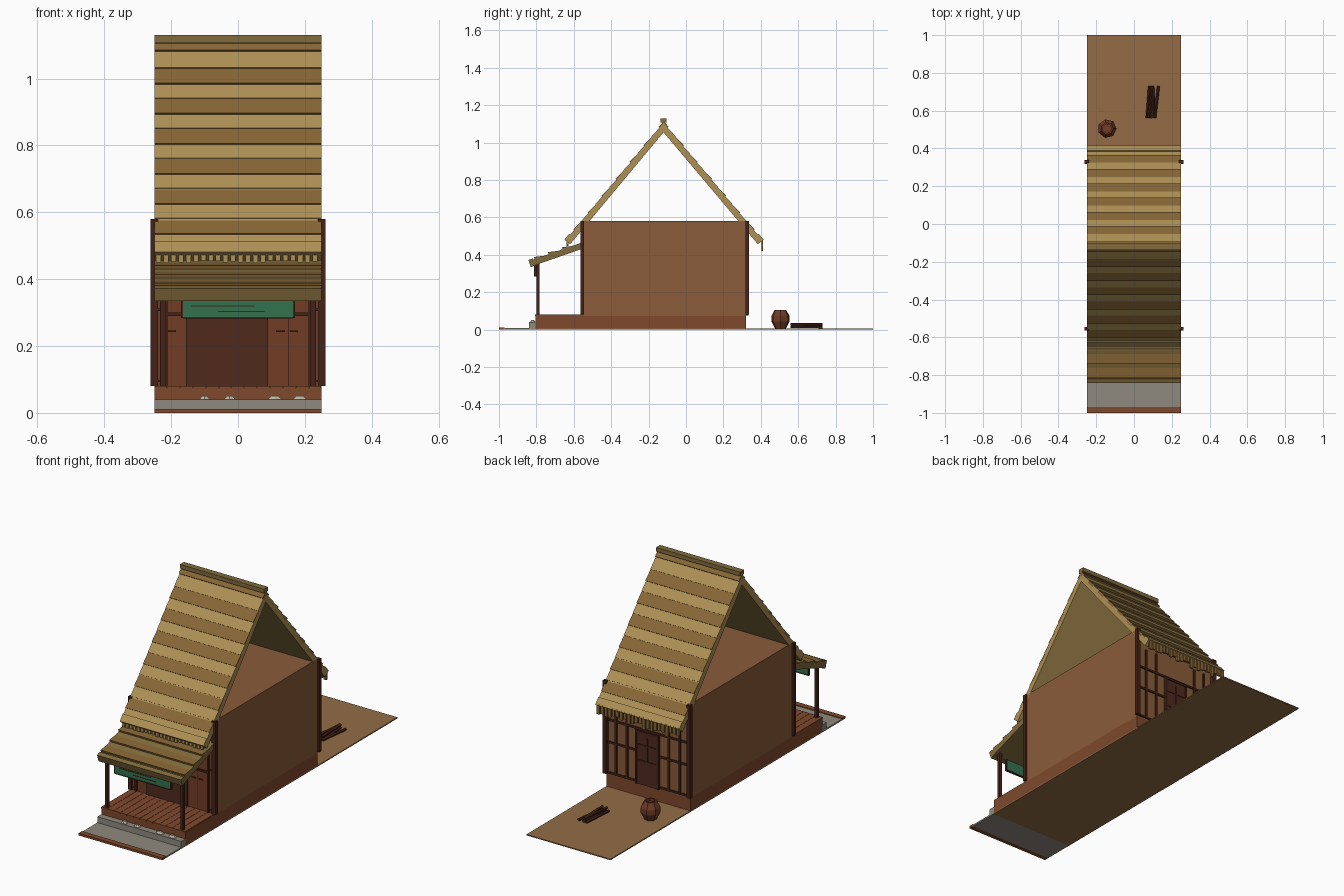
import bpy, bmesh, math, random
from mathutils import Vector, Matrix

if "Cube" in bpy.data.objects:
    bpy.data.objects.remove(bpy.data.objects["Cube"])
random.seed(4)


def mat(name, r, g, b):
    m = bpy.data.materials.new(name)
    m.diffuse_color = [(c / 255) ** 2.2 for c in (r, g, b)] + [1]
    m.use_nodes = True
    m.node_tree.nodes["Principled BSDF"].inputs["Base Color"].default_value = m.diffuse_color
    return m


STRAW = mat("straw", 172, 143, 86)
STRAW_D = mat("straw_dark", 134, 102, 56)
OLIVE = mat("old_straw", 128, 106, 62)
WALL = mat("wall", 136, 92, 60)
FRONT = mat("front_panel", 112, 64, 42)
DECK = mat("deck", 126, 74, 48)
TIMBER = mat("timber", 70, 40, 30)
DOOR = mat("door", 80, 46, 34)
EARTH = mat("earth", 146, 108, 72)
STONE = mat("stone", 142, 136, 126)
PALE = mat("pale_stone", 190, 180, 160)
GREEN = mat("sign_green", 55, 112, 80)
CLAY = mat("clay", 112, 62, 42)


def finish(name, bm, m):
    bmesh.ops.recalc_face_normals(bm, faces=bm.faces)
    me = bpy.data.meshes.new(name)
    bm.to_mesh(me)
    bm.free()
    me.materials.append(m)
    ob = bpy.data.objects.new(name, me)
    bpy.context.collection.objects.link(ob)
    return ob


def boxes(name, m, *lims):
    """One object from boxes given as (x0, x1, y0, y1, z0, z1)."""
    bm = bmesh.new()
    for x0, x1, y0, y1, z0, z1 in lims:
        mx = Matrix.Translation(((x0 + x1) / 2, (y0 + y1) / 2, (z0 + z1) / 2))
        bmesh.ops.create_cube(bm, size=1, matrix=mx @ Matrix.Diagonal((x1 - x0, y1 - y0, z1 - z0, 1)))
    return finish(name, bm, m)


def prisms(name, m, profiles, x0=-0.25, x1=0.25):
    """Extrude yz profiles along x."""
    bm = bmesh.new()
    for prof in profiles:
        f = bm.faces.new([bm.verts.new((x0, y, z)) for y, z in prof])
        ext = bmesh.ops.extrude_face_region(bm, geom=[f])["geom"]
        bmesh.ops.translate(bm, vec=(x1 - x0, 0, 0), verts=[v for v in ext if isinstance(v, bmesh.types.BMVert)])
    return finish(name, bm, m)


def strip(top, low, s0, s1, up0, up1, down):
    """Profile lying on the slope top->low between fractions s0 and s1."""
    a, b = Vector(top), Vector(low)
    d = (b - a).normalized()
    n = Vector((-d.y, d.x))
    if n.y < 0:
        n = -n
    p, q = a.lerp(b, s0), a.lerp(b, s1)
    return [tuple(v) for v in (p + n * up0, q + n * up1, q - n * down, p - n * down)]


# ground, yard and pavement
boxes("yard", EARTH, (-.25, .25, -.81, 1, 0, .006))
boxes("pavement", STONE, (-.25, .25, -.975, -.81, 0, .008))
boxes("street_edge", DECK, (-.25, .25, -1, -.97, 0, .012))
boxes("front_step", STONE, (-.25, .25, -.84, -.805, .004, .04))

# pale stones along the porch
bm = bmesh.new()
for x, w in ((-.1, .018), (-.025, .02), (.11, .025), (.185, .025)):
    mx = Matrix.Translation((x, -.82, .045)) @ Matrix.Diagonal((w, .014, .011, 1))
    bmesh.ops.create_cone(bm, cap_ends=True, segments=6, radius1=1, radius2=.5, depth=1, matrix=mx)
finish("porch_stones", bm, PALE)

# platform, porch boards and house body
boxes("platform", DECK, (-.25, .25, -.805, .32, .004, .074))
boxes("porch_boards", DECK, *[(-.25 + i * .0385, -.25 + i * .0385 + .037, -.808, -.55, .072, .08) for i in range(13)])
boxes("house_body", WALL, (-.25, .25, -.55, .32, .074, .58))

# corner posts and porch posts
boxes("corner_posts", TIMBER, *[(s * .25 - .011, s * .25 + .011, y - .01, y + .01, .08, .58)
                                for s in (-1, 1) for y in (-.555, .328)])
boxes("porch_posts", TIMBER, *[(s * .225 - .008, s * .225 + .008, -.8, -.782, .08, .375) for s in (-1, 1)])

# shop front
boxes("front_wall", FRONT, (-.24, .24, -.556, -.549, .08, .47))
boxes("front_door", DOOR, (-.155, .09, -.562, -.55, .08, .29))
boxes("front_frame", TIMBER, (-.22, -.211, -.565, -.55, .08, .45), (.211, .22, -.565, -.55, .08, .45),
      (.149, .152, -.559, -.55, .08, .29), (-.22, .22, -.564, -.55, .29, .3),
      (-.21, -.185, -.561, -.55, .242, .247), (.113, .14, -.561, -.55, .242, .247),
      (.155, .18, -.561, -.55, .242, .247), (-.245, -.22, -.561, -.55, .305, .312),
      (.22, .245, -.561, -.55, .305, .312), (-.245, -.22, -.561, -.55, .092, .099),
      (.22, .245, -.561, -.55, .092, .099))

# hanging sign with blank strokes
boxes("sign_board", GREEN, (-.165, .165, -.811, -.802, .287, .345))
boxes("sign_trim", TIMBER, (-.171, -.165, -.813, -.8, .284, .347), (.165, .171, -.813, -.8, .284, .347),
      (-.165, .165, -.813, -.8, .283, .287), (-.14, .05, -.813, -.81, .318, .321),
      (-.06, .08, -.813, -.81, .302, .305))

# back wall framing and door
boxes("back_frame", TIMBER, *[(x - .005, x + .005, .318, .328, .08, .48) for x in (-.19, -.125, .125, .19)],
      (-.24, .24, .318, .327, .245, .255), (-.24, .24, .318, .327, .365, .375), (-.24, .24, .318, .327, .08, .09))
boxes("back_door", DOOR, (-.065, .065, .318, .33, .075, .36))
boxes("back_door_trim", TIMBER, (-.07, -.06, .318, .335, .075, .365), (.06, .07, .318, .335, .075, .365),
      (-.07, .07, .318, .335, .355, .365), (-.06, .06, .318, .333, .2, .208), (-.06, .06, .318, .333, .285, .292),
      (-.004, .004, .318, .334, .2, .33))

# thatched main roof: slabs, dark courses and eave rolls
TOP, LOW_F, LOW_B = (-.12, 1.105), (-.635, .485), (.4, .485)
prisms("roof_slab", STRAW, [[(-.635, .488), (-.12, 1.105), (.4, .488), (.375, .468), (-.12, 1.055), (-.61, .468)]])
for tag, low in (("front", LOW_F), ("back", LOW_B)):
    dark, light = [], []
    for i in range(6):
        z = 1.03 - i * .09
        f = lambda h: (1.105 - h) / .62
        dark.append(strip(TOP, low, f(z), f(z - .048), .001, .007, .01))
        light.append(strip(TOP, low, f(z + .045), f(z), .0005, .004, .01))
    prisms(tag + "_dark_courses", STRAW_D, dark)
    prisms(tag + "_light_courses", STRAW, light)
    prisms(tag + "_ridge_course", STRAW_D, [strip(TOP, low, 0, .04, .006, .008, .01)])
    prisms(tag + "_eave_roll", STRAW, [strip(TOP, low, .965, 1.015, .009, .009, .03)])

# ridge cap
boxes("ridge_cap", OLIVE, (-.25, .25, -.137, -.103, 1.108, 1.13), (-.25, .25, -.128, -.112, 1.08, 1.11))

# straw fringes
boxes("front_fringe", STRAW, *[(-.245 + i * .0223, -.245 + i * .0223 + .015, -.638, -.628,
                                .452 + random.uniform(-.004, .004), .485) for i in range(22)])
boxes("back_fringe", STRAW_D, *[(-.248 + i * .0226, -.248 + i * .0226 + .017, .403, .412,
                                 random.uniform(.418, .45), .485) for i in range(22)])

# porch roof with raised courses
PT, PL = (-.55, .468), (-.838, .368)
prisms("porch_roof", OLIVE, [strip(PT, PL, 0, 1, 0, 0, .032)])
prisms("porch_courses", STRAW_D, [strip(PT, PL, a, a + .16, .001, .011, .005) for a in (.22, .48, .74)])
prisms("porch_eave", OLIVE, [strip(PT, PL, .93, 1.01, .006, .006, .034)])

# clay jar in the yard
bm = bmesh.new()
rings = []
for r, z in ((.03, .006), (.05, .045), (.05, .072), (.032, .105), (.024, .105), (.024, .09)):
    rings.append([bm.verts.new((-.142 + r * math.cos(k * math.tau / 7), .505 + r * math.sin(k * math.tau / 7), z))
                  for k in range(7)])
for a, b in zip(rings, rings[1:]):
    for k in range(7):
        bm.faces.new((a[k], a[(k + 1) % 7], b[(k + 1) % 7], b[k]))
bm.faces.new(rings[0])
bm.faces.new(rings[-1])
finish("clay_jar", bm, CLAY)

# firewood sticks
bm = bmesh.new()
for i in range(6):
    mx = Matrix.Translation((.075 + (i % 4) * .015 + (i // 4) * .012, .645, .014 + (i // 4) * .015))
    mx = mx @ Matrix.Rotation(random.uniform(-.12, .12), 4, 'Z') @ Matrix.Rotation(math.pi / 2, 4, 'X')
    bmesh.ops.create_cone(bm, cap_ends=True, segments=5, radius1=.008, radius2=.007, depth=.17, matrix=mx)
finish("firewood", bm, TIMBER)
